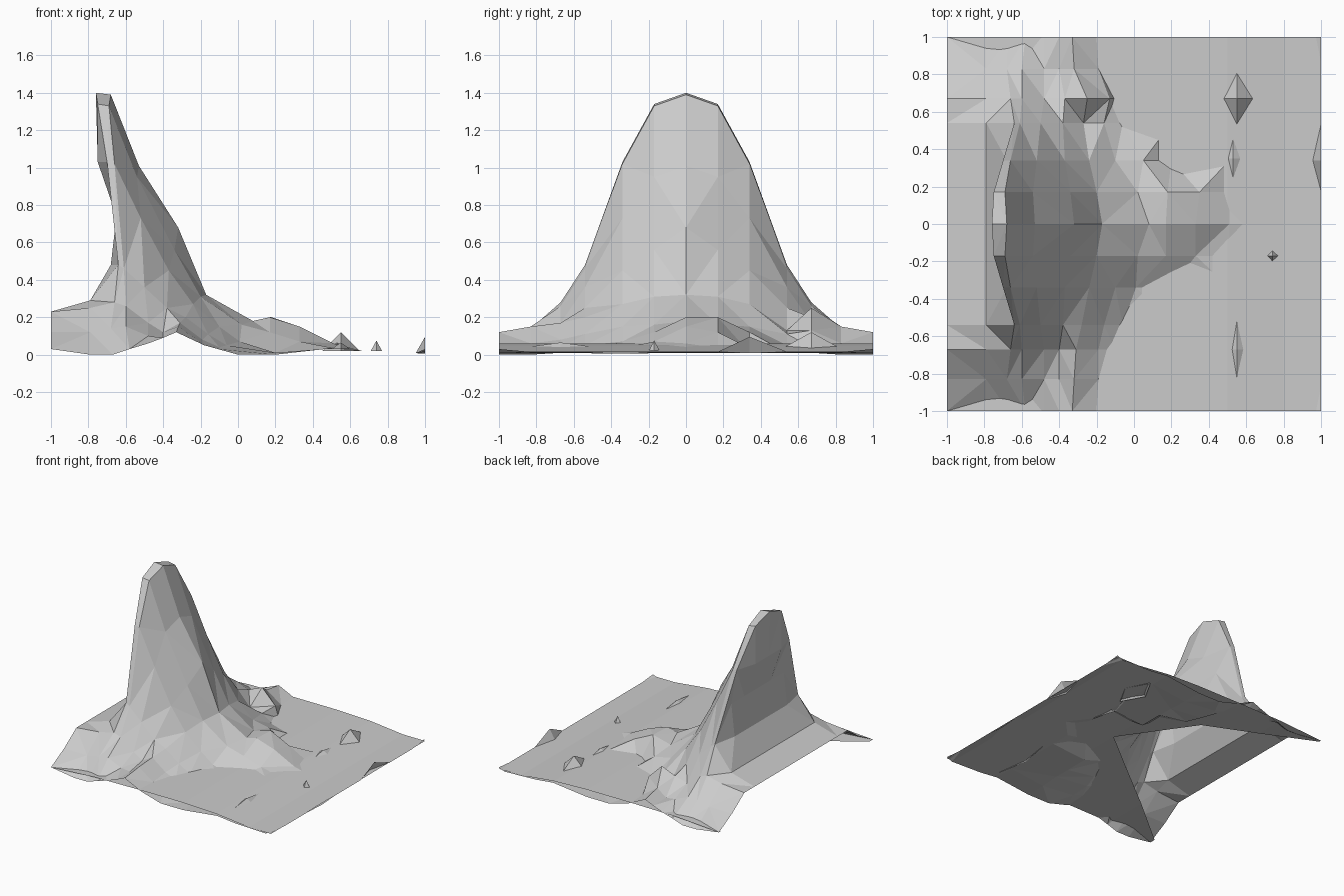
import bpy, bmesh, math

if "Cube" in bpy.data.objects:
    bpy.data.objects.remove(bpy.data.objects["Cube"])

def add_object(name, bm):
    bmesh.ops.recalc_face_normals(bm, faces=bm.faces)
    me = bpy.data.meshes.new(name)
    bm.to_mesh(me)
    bm.free()
    ob = bpy.data.objects.new(name, me)
    bpy.context.collection.objects.link(ob)
    return ob

def skin(name, rows):
    """Triangulated surface through rows of equal length."""
    bm = bmesh.new()
    grid = [[bm.verts.new(p) for p in r] for r in rows]
    for a, b in zip(grid, grid[1:]):
        for i in range(len(a) - 1):
            bm.faces.new((a[i], a[i + 1], b[i + 1], b[i]))
    bmesh.ops.remove_doubles(bm, verts=bm.verts, dist=.0005)
    bmesh.ops.triangulate(bm, faces=bm.faces)
    # all surfaces face upward on average
    ob = add_object(name, bm)
    return ob

# Half of the land: y, edge height, back foot height, then crest and front slope (x, z)
ROWS = [
    (0.00, .23, .29, [(-.76, 1.4), (-.68, 1.39), (-.53, 1.01), (-.32, .68), (-.17, .32), (.08, .18), (.17, .20), (.33, .15)]),
    (0.17, .23, .29, [(-.75, 1.34), (-.69, 1.33), (-.54, .95), (-.34, .56), (-.2, .31), (.02, .16), (.17, .12), (.33, .07)]),
    (0.34, .23, .29, [(-.70, 1.03), (-.66, 1.02), (-.52, .73), (-.37, .45), (-.24, .27), (-.1, .15), (.01, .07), (.2, .01)]),
    (0.54, .23, .29, [(-.64, .48), (-.61, .46), (-.5, .36), (-.38, .25), (-.28, .2), (-.16, .11), (-.06, .05), (.2, .01)]),
    (0.67, .23, .25, [(-.66, .28), (-.60, .26), (-.48, .17), (-.40, .12), (-.31, .17), (-.19, .08), (-.1, .04), (.2, .01)]),
    (0.83, .12, .12, [(-.68, .14), (-.60, .15), (-.48, .10), (-.40, .09), (-.32, .15), (-.19, .06), (-.1, .03), (.2, .0)]),
    (1.00, .03, .00, [(-.67, .0), (-.58, .03), (-.48, .06), (-.40, .09), (-.33, .12), (-.18, .05), (0, .0), (.2, .0)]),
]
BACK = [(-.68, .48), (-.65, .74), (-.75, 1.03)]
SHORE = {.34: .095, -.34: .005, 1.0: .03, -1.0: .03}
# One-sided outcrops: (y, slope column) -> (x, z)
OUTCROP = {(.54, 4): (-.27, .13), (.67, 3): (-.37, .2), (.67, 4): (-.25, .25),
           (.67, 5): (-.13, .13), (.17, 6): (.18, .2), (.17, 7): (.35, .12),
           (.34, 6): (.05, .12)}

def section(y, row):
    _, edge, foot, front = row
    front = [OUTCROP.get((y, i), p) for i, p in enumerate(front)]
    top_x, top_z = front[0]
    pts = [(-1, edge), (-.79, foot)]
    # the hollowed back face stops wherever the crest is lower
    pts += [(x, z) if z < top_z else (top_x, top_z) for x, z in BACK]
    pts += front
    pts += [(.51, .06 if y == 0 else .035), (.67, .018), (.95, .008), (1, SHORE.get(y, .015))]
    return [(x, y, z) for x, z in pts]

# Land with spire
skin("rocky_land", [section(-r[0], r) for r in ROWS[:0:-1]] + [section(r[0], r) for r in ROWS])

# Water sheet around the hollow under the spire: x, height, front inner y, back inner y
WATER = [(-1, .03, -.95, .98), (-.6, .055, -.63, .75), (-.19, .06, -.31, .56), (.2, .06, 0, 0),
         (.5, .05, 0, 0), (.8, .018, 0, 0), (1, .018, 0, 0)]
skin("water_front", [[(x, -1, z), (x, f, z)] for x, z, f, b in WATER])
skin("water_back", [[(x, b, z), (x, 1, z)] for x, z, f, b in WATER])

# Small open-bottomed rock pyramids
def rock(name, x, y, rx, ry, base, peak, sides=5):
    bm = bmesh.new()
    tip = bm.verts.new((x, y, peak))
    ring = []
    for i in range(sides):
        a = 2 * math.pi * i / sides
        ring.append(bm.verts.new((x + rx * math.cos(a), y + ry * math.sin(a), base)))
    for i in range(sides):
        bm.faces.new((ring[i], ring[(i + 1) % sides], tip))
    add_object(name, bm)

rock("shore_rock_back", .55, .67, .10, .18, .02, .12, 4)
rock("shore_rock_front", .55, -.67, .05, .26, .03, .065, 4)
rock("tiny_rock", .74, -.17, .03, .03, .02, .075, 4)
rock("low_reef", .53, .35, .06, .2, .03, .065, 4)
